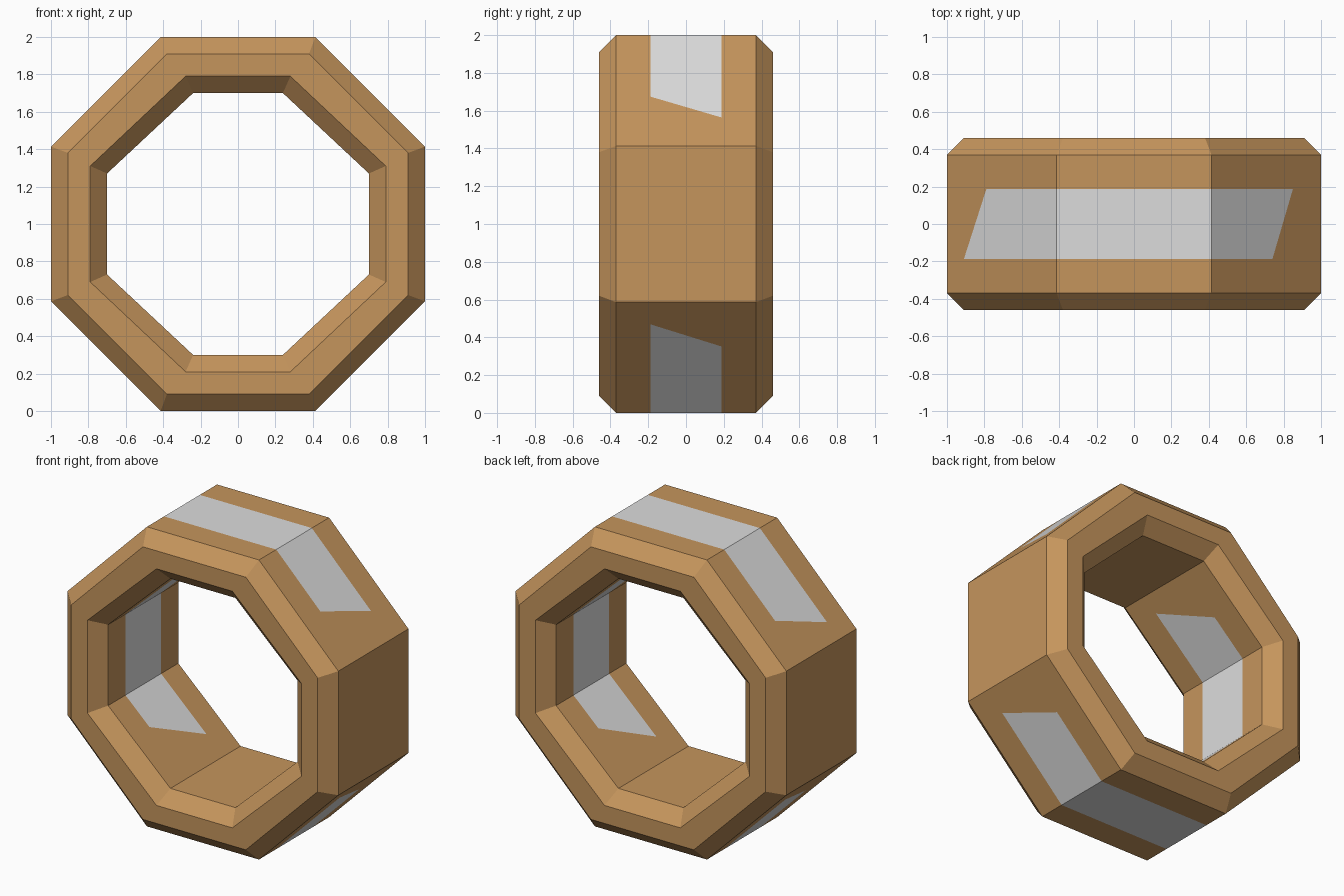
import bpy, bmesh
from mathutils import Vector

if "Cube" in bpy.data.objects:
    bpy.data.objects.remove(bpy.data.objects["Cube"])

def material(name, rgb):
    m = bpy.data.materials.new(name)
    m.diffuse_color = (*rgb, 1)
    m.use_nodes = True
    m.node_tree.nodes["Principled BSDF"].inputs["Base Color"].default_value = m.diffuse_color
    return m

def octagon(a, hx, hz):
    """Eight (x, z) corners: flats at distance a, half widths hx (top) and hz (side)."""
    return [(a, hz), (hx, a), (-hx, a), (-a, hz), (-a, -hz), (-hx, -a), (hx, -a), (a, -hz)]

W = 0.188                        # half width of the painted stripe
OUT = (1.0, 0.414, 0.414)
INN = (0.70, 0.24, 0.27)

# Cross-section: (octagon, y), chamfered on all four edges
profile = [(OUT, -0.37), (OUT, 0.37), ((0.91, 0.38, 0.38), 0.46), ((0.79, 0.28, 0.31), 0.46),
           (INN, 0.37), (INN, -0.37), ((0.79, 0.28, 0.31), -0.46), ((0.91, 0.38, 0.38), -0.46)]

# Octagonal ring
bm = bmesh.new()
rings = [[bm.verts.new((x, y, z + 1)) for x, z in octagon(*o)] for o, y in profile]
for i in range(8):
    r, s = rings[i], rings[(i + 1) % 8]
    for j in range(8):
        k = (j + 1) % 8
        bm.faces.new((r[j], r[k], s[k], s[j]))
bmesh.ops.recalc_face_normals(bm, faces=bm.faces)

# Cut the stripe's long edges
for y in (-W, W):
    bmesh.ops.bisect_plane(bm, geom=bm.verts[:] + bm.edges[:] + bm.faces[:],
                           plane_co=(0, y, 0), plane_no=(0, 1, 0))

def middle_face(x, z):
    target = Vector((x, 0, z + 1))
    return min(bm.faces, key=lambda f: (f.calc_center_median() - target).length)

# Fully painted stripe faces: outer top and bottom, inner left and right
for s in (-1, 1):
    middle_face(0, s).material_index = 1
    middle_face(s * INN[0], 0).material_index = 1

def slanted_end(sx, sz, start, end, t_front, t_back):
    """Paint a diagonal face from its start corner to a slanted end."""
    a = Vector((sx * start[0], 0, sz * start[1] + 1))
    b = Vector((sx * end[0], 0, sz * end[1] + 1))
    p = a.lerp(b, t_front) + Vector((0, -W, 0))
    q = a.lerp(b, t_back) + Vector((0, W, 0))
    mid = (a + b) / 2
    f = middle_face(mid.x, mid.z - 1)
    n = (q - p).cross(f.normal).normalized()
    if n.dot(a - p) < 0:
        n = -n
    cut = bmesh.ops.bisect_plane(bm, geom=[f] + f.edges[:] + f.verts[:], plane_co=p, plane_no=n)
    for g in cut['geom']:
        if isinstance(g, bmesh.types.BMFace) and n.dot(g.calc_center_median() - p) > 0:
            g.material_index = 1

# Outer stripe ends, then inner stripe ends
top, side = (OUT[1], OUT[0]), (OUT[0], OUT[2])
for sx, sz, tf, tb in ((1, 1, 0.556, 0.744), (-1, 1, 0.846, 0.64),
                       (1, -1, 0.80, 0.60), (-1, -1, 0.58, 0.77)):
    slanted_end(sx, sz, top, side, tf, tb)
top, side = (INN[1], INN[0]), (INN[0], INN[2])
for sx, sz, tf, tb in ((-1, -1, 0.385, 0.73), (1, -1, 0.76, 0.40),
                       (-1, 1, 0.80, 0.48), (1, 1, 0.48, 0.80)):
    slanted_end(sx, sz, side, top, tf, tb)

mesh = bpy.data.meshes.new("octagon_ring")
bm.to_mesh(mesh)
bm.free()
mesh.materials.append(material("wood brown", (0.56, 0.30, 0.108)))
mesh.materials.append(material("light grey", (0.72, 0.72, 0.72)))
bpy.context.collection.objects.link(bpy.data.objects.new("octagon_ring", mesh))
